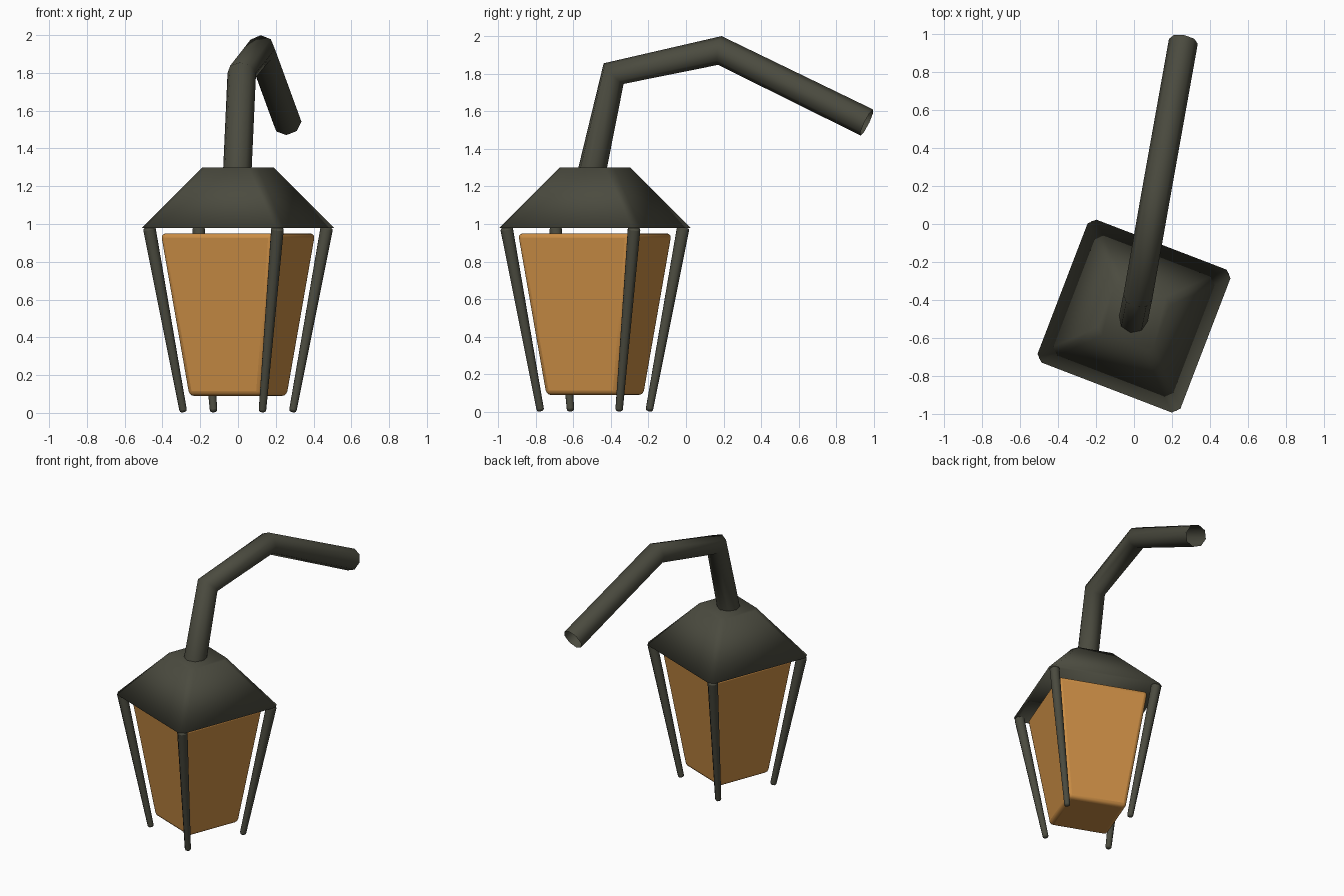
import bpy, bmesh
from math import radians, cos, sin
from mathutils import Vector, Matrix

cube = bpy.data.objects.get("Cube")
if cube:
    bpy.data.objects.remove(cube, do_unlink=True)

CENTRE = Vector((0, -0.485, 0))   # lantern axis
TURN = radians(24)                # direction of the first lantern corner


def material(name, rgb):
    m = bpy.data.materials.new(name)
    m.use_nodes = True
    m.diffuse_color = (*rgb, 1)
    bsdf = m.node_tree.nodes["Principled BSDF"]
    bsdf.inputs["Base Color"].default_value = (*rgb, 1)
    bsdf.inputs["Roughness"].default_value = 0.8
    return m


IRON = material("dark iron", (0.07, 0.07, 0.05))
GLASS = material("amber glass", (0.6, 0.27, 0.06))


def add(name, bm, mat):
    bmesh.ops.recalc_face_normals(bm, faces=bm.faces)
    me = bpy.data.meshes.new(name)
    bm.to_mesh(me)
    bm.free()
    me.materials.append(mat)
    me.shade_smooth()
    ob = bpy.data.objects.new(name, me)
    bpy.context.collection.objects.link(ob)
    return ob


def square_frustum(z0, r0, z1, r1):
    """Four-sided frustum around the lantern axis; r is the corner radius."""
    bm = bmesh.new()
    rings = []
    for z, r in ((z0, r0), (z1, r1)):
        corners = [TURN + radians(90 * i) for i in range(4)]
        rings.append([bm.verts.new(CENTRE + Vector((r * cos(a), r * sin(a), z)))
                      for a in corners])
    for i in range(4):
        j = (i + 1) % 4
        bm.faces.new((rings[0][i], rings[0][j], rings[1][j], rings[1][i]))
    bm.faces.new(rings[0][::-1])
    bm.faces.new(rings[1])
    return bm


def round_edges(ob, width, segments):
    mod = ob.modifiers.new("rounding", 'BEVEL')
    mod.width = width
    mod.segments = segments
    mod.limit_method = 'ANGLE'
    mod.angle_limit = radians(50)


# Roof: smooth-shaded frustum with clipped corners
bm = square_frustum(0.98, 0.57, 1.3, 0.22)
hips = [e for e in bm.edges if abs(e.verts[0].co.z - e.verts[1].co.z) > 0.1]
bmesh.ops.bevel(bm, geom=hips, offset=0.03, segments=1, affect='EDGES')
add("roof", bm, IRON)

# Glass body with softly rounded edges
glass = add("glass_body", square_frustum(0.09, 0.29, 0.95, 0.455), GLASS)
round_edges(glass, 0.025, 3)

# Four splayed, tapered legs below the roof corners
for i, name in enumerate(("left", "back", "right", "front")):
    a = TURN + radians(90 * i)
    out = Vector((cos(a), sin(a), 0))
    foot = CENTRE + out * 0.316 + Vector((0, 0, 0.004))
    top = CENTRE + out * 0.515 + Vector((0, 0, 0.982))
    axis = top - foot
    bm = bmesh.new()
    place = Matrix.Translation((foot + top) / 2) @ axis.to_track_quat('Z', 'Y').to_matrix().to_4x4()
    bmesh.ops.create_cone(bm, cap_ends=True, segments=8, radius1=0.021,
                          radius2=0.036, depth=axis.length, matrix=place)
    round_edges(add(name + "_leg", bm, IRON), 0.012, 2)

# Bent hanging pipe, open at the ends
curve = bpy.data.curves.new("pipe_path", 'CURVE')
curve.dimensions = '3D'
curve.bevel_depth = 0.077
curve.bevel_resolution = 2
path = [(-0.005, -0.507, 1.25), (0.02, -0.385, 1.8), (0.12, 0.18, 1.923), (0.26, 0.962, 1.54)]
spline = curve.splines.new('POLY')
spline.points.add(len(path) - 1)
for p, co in zip(spline.points, path):
    p.co = (*co, 1)
spline.use_smooth = True
curve.materials.append(IRON)
pipe = bpy.data.objects.new("hanging_pipe", curve)
bpy.context.collection.objects.link(pipe)

# Smooth shading with sharp edges kept on the glass and legs
bpy.ops.object.select_all(action='DESELECT')
for ob in bpy.context.collection.objects:
    if ob.name.endswith("_leg") or ob.name == "glass_body":
        ob.select_set(True)
        bpy.context.view_layer.objects.active = ob
bpy.ops.object.shade_smooth_by_angle(angle=radians(50))
